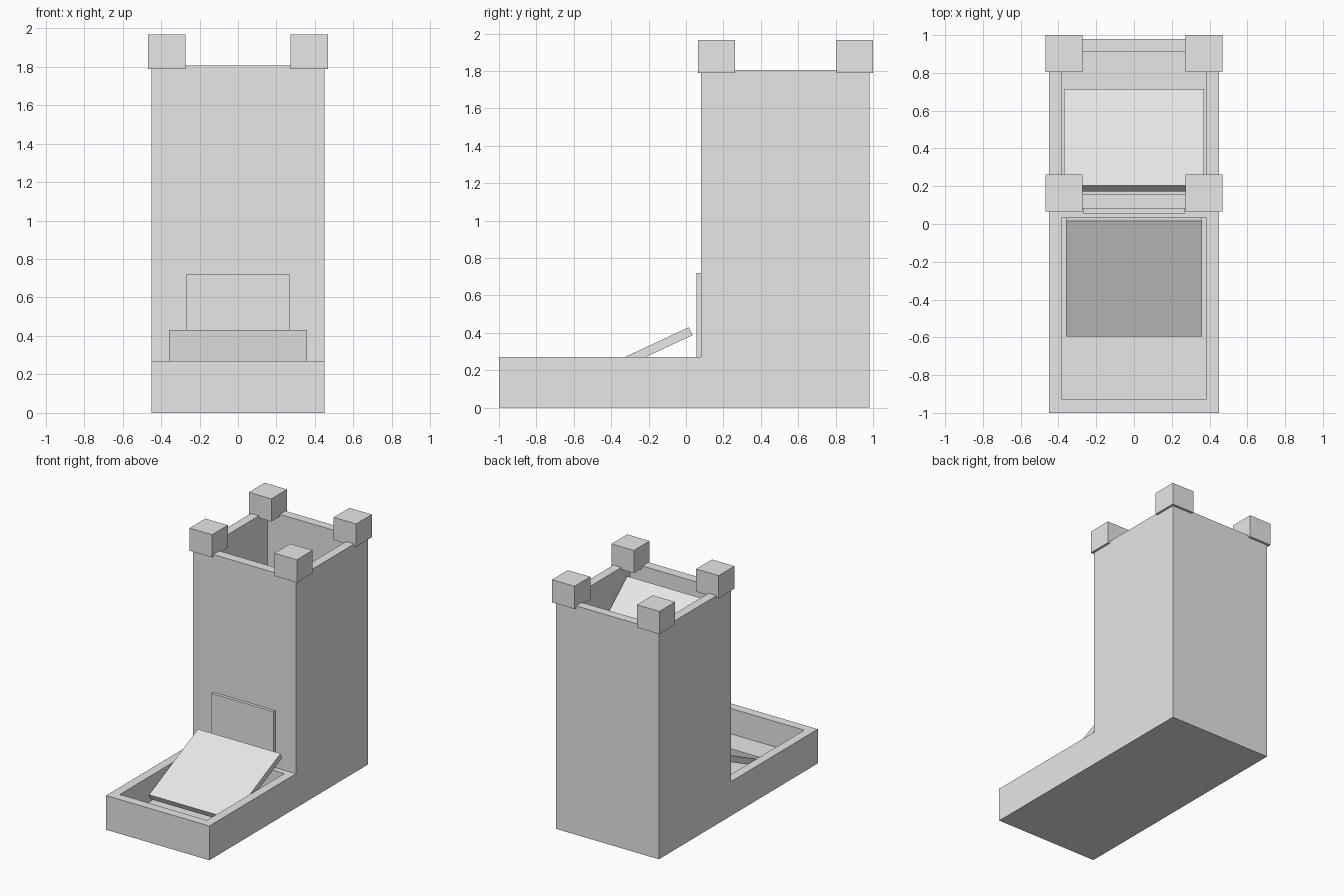
import bpy
import bmesh
import math
from mathutils import Matrix, Vector

old = bpy.data.objects.get("Cube")
if old:
    bpy.data.objects.remove(old, do_unlink=True)

# One plain grey for everything
grey = bpy.data.materials.new("light_grey")
grey.use_nodes = True
grey.diffuse_color = (0.8, 0.8, 0.8, 1)
grey.node_tree.nodes["Principled BSDF"].inputs["Base Color"].default_value = (0.8, 0.8, 0.8, 1)

WALL = 0.07
FLOOR = 0.07


def finish(name, bm):
    bmesh.ops.recalc_face_normals(bm, faces=bm.faces)
    mesh = bpy.data.meshes.new(name)
    bm.to_mesh(mesh)
    bm.free()
    mesh.materials.append(grey)
    obj = bpy.data.objects.new(name, mesh)
    bpy.context.collection.objects.link(obj)
    return obj


def box_mesh(lo, hi):
    """Box between two opposite corners."""
    lo, hi = Vector(lo), Vector(hi)
    bm = bmesh.new()
    place = Matrix.Translation((lo + hi) / 2) @ Matrix.Diagonal((*(hi - lo), 1))
    bmesh.ops.create_cube(bm, size=1, matrix=place)
    return bm


def open_box(name, lo, hi, y_front, y_back):
    """Box hollowed from the top, leaving side walls and a floor."""
    bm = box_mesh(lo, hi)
    top = max(bm.faces, key=lambda f: f.calc_center_median().z)
    bmesh.ops.inset_region(bm, faces=[top], thickness=0.02)
    mid = (lo[1] + hi[1]) / 2
    for v in top.verts:
        v.co.x = math.copysign(hi[0] - WALL, v.co.x)
        v.co.y = y_front if v.co.y < mid else y_back
    inner = bmesh.ops.extrude_discrete_faces(bm, faces=[top])["faces"][0]
    for v in inner.verts:
        v.co.z = FLOOR
    return finish(name, bm)


def ramp(name, half_width, length, thick, top_edge, angle):
    """Tilted slab; its upper front edge sits at top_edge (y, z)."""
    side = 1 if angle < 0 else -1
    far = side * length
    bm = box_mesh((-half_width, min(0, far), -thick), (half_width, max(0, far), 0))
    turn = Matrix.Rotation(math.radians(angle), 4, "X")
    bm.transform(Matrix.Translation((0, *top_edge)) @ turn)
    return finish(name, bm)


# Hollow tower and shallow tray
open_box("tower", (-0.45, 0.08, 0), (0.45, 0.98, 1.805), 0.155, 0.91)
open_box("tray", (-0.45, -1, 0), (0.45, 0.08, 0.27), -0.93, 0.035)

# Panel on the tower front
finish("front_panel", box_mesh((-0.27, 0.055, 0.26), (0.27, 0.08, 0.72)))

# Ramps: one falls backward in the tower, one falls forward into the tray
ramp("tower_ramp", 0.37, 0.666, 0.05, (0.205, 1.717), -40)
ramp("tray_ramp", 0.36, 0.673, 0.047, (0.015, 0.43), 25)

# Battlement blocks on the four corners
for side, x in (("right", -0.37), ("left", 0.37)):
    for end, y in (("front", 0.163), ("back", 0.902)):
        h = 0.098
        finish(f"{end}_{side}_battlement",
               box_mesh((x - h, y - h, 1.788), (x + h, y + h, 1.967)))
